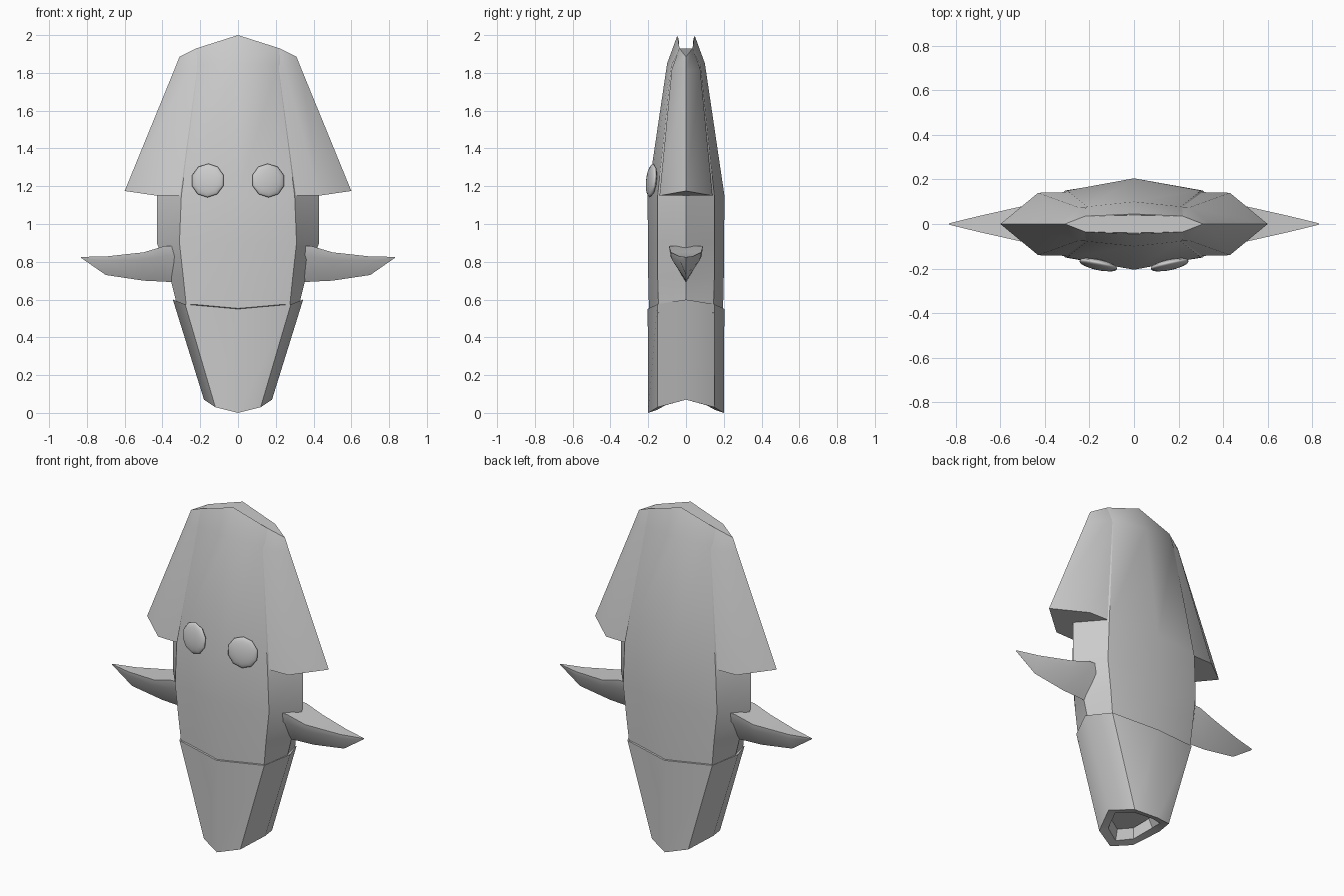
import bpy
import bmesh
import math

cube = bpy.data.objects.get("Cube")
if cube:
    bpy.data.objects.remove(cube, do_unlink=True)

grey = bpy.data.materials.new("plain_grey")
grey.use_nodes = True
GREY = (0.6, 0.6, 0.6, 1)
grey.diffuse_color = GREY
grey.node_tree.nodes["Principled BSDF"].inputs["Base Color"].default_value = GREY


def finish(bm, name, angle=40):
    bmesh.ops.recalc_face_normals(bm, faces=bm.faces)
    mesh = bpy.data.meshes.new(name)
    bm.to_mesh(mesh)
    bm.free()
    mesh.materials.append(grey)
    obj = bpy.data.objects.new(name, mesh)
    bpy.context.collection.objects.link(obj)
    bpy.ops.object.select_all(action="DESELECT")
    obj.select_set(True)
    bpy.context.view_layer.objects.active = obj
    bpy.ops.object.shade_smooth_by_angle(angle=math.radians(angle))
    return obj


def loft(name, rings, angle=40):
    bm = bmesh.new()
    loops = [[bm.verts.new(p) for p in ring] for ring in rings]
    for a, b in zip(loops, loops[1:]):
        for i in range(len(a)):
            j = (i + 1) % len(a)
            bm.faces.new((a[i], a[j], b[j], b[i]))
    bm.faces.new(loops[0])
    bm.faces.new(loops[-1])
    return finish(bm, name, angle)


def octagon(side, corner, centre):
    """Flat eight-sided ring: side (x, z), corner (x, y, z), centre (y, z)."""
    (sx, sz), (cx, cy, cz), (my, mz) = side, corner, centre
    return [(sx, 0, sz), (cx, cy, cz), (0, my, mz), (-cx, cy, cz),
            (-sx, 0, sz), (-cx, -cy, cz), (0, -my, mz), (cx, -cy, cz)]


# Main body
loft("body", [
    octagon((0.32, 0.56), (0.27, 0.145, 0.53), (0.195, 0.5)),
    octagon((0.36, 0.72), (0.29, 0.15, 0.72), (0.2, 0.72)),
    octagon((0.43, 0.9), (0.31, 0.15, 0.9), (0.2, 0.9)),
    octagon((0.43, 1.15), (0.3, 0.15, 1.15), (0.205, 1.14)),
    octagon((0.28, 1.83), (0.21, 0.078, 1.84), (0.1, 1.85)),
    octagon((0.29, 1.88), (0.22, 0.035, 1.93), (0.045, 2.0)),
])

# Hood with side flaps
loft("hood", [
    octagon((0.6, 1.175), (0.43, 0.14, 1.15), (0.15, 1.15)),
    octagon((0.34, 1.81), (0.25, 0.075, 1.82), (0.08, 1.82)),
    octagon((0.31, 1.885), (0.22, 0.035, 1.93), (0.04, 1.99)),
])

# Tail with a shallow hollow in the open end
loft("tail", [
    octagon((0.1, 0.13), (0.08, 0.1, 0.1), (0.14, 0.08)),
    octagon((0.13, 0.075), (0.09, 0.11, 0.04), (0.155, 0.015)),
    octagon((0.18, 0.07), (0.12, 0.15, 0.03), (0.2, 0)),
    octagon((0.345, 0.6), (0.28, 0.152, 0.575), (0.203, 0.55)),
])

# Fins and eyes
for label, s in (("left", 1), ("right", -1)):
    sections = [(0.33, 0.09, 0.885, 0.83, 0.69), (0.39, 0.09, 0.883, 0.83, 0.695),
                (0.5, 0.08, 0.85, 0.81, 0.70), (0.7, 0.035, 0.828, 0.805, 0.73),
                (0.83, 0.003, 0.826, 0.823, 0.82)]
    loft(label + "_fin",
         [[(s * x, -w, top), (s * x, w, top), (s * x, w * 0.92, mid),
           (s * x, 0, low), (s * x, -w * 0.92, mid)]
          for x, w, top, mid, low in sections], 50)

    bm = bmesh.new()
    bmesh.ops.create_uvsphere(bm, u_segments=10, v_segments=8, radius=0.09)
    eye = finish(bm, label + "_eye", 60)
    eye.scale = (1, 1, 0.25)
    eye.rotation_euler = (math.radians(84), 0, math.radians(12 * s))
    eye.location = (0.16 * s, -0.183, 1.23)
